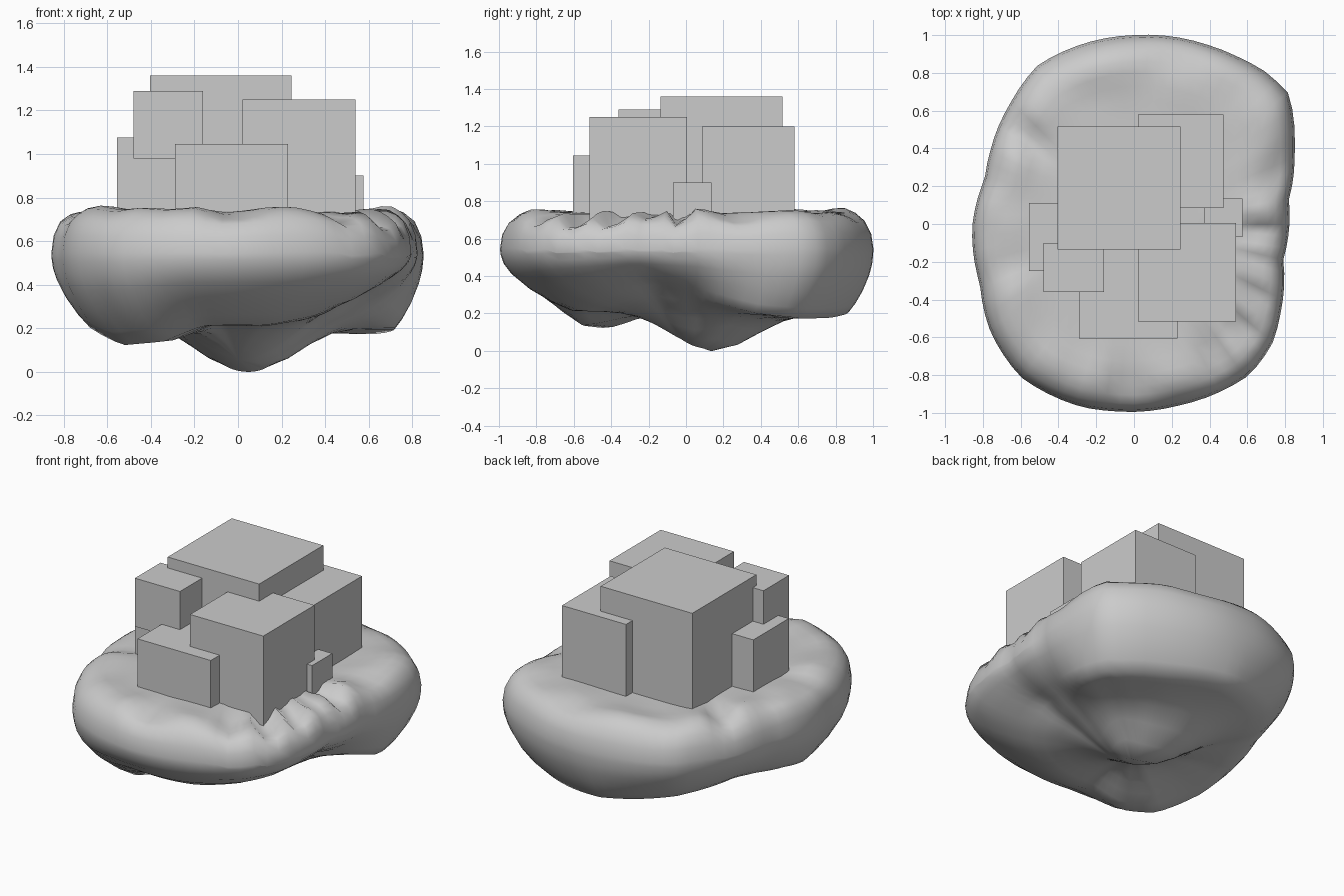
import bpy, bmesh, math
from mathutils import Vector, noise

if "Cube" in bpy.data.objects:
    bpy.data.objects.remove(bpy.data.objects["Cube"])

# Outline of the rock seen from above
OUTLINE = [(0, 1), (.385, .95), (.56, .88), (.69, .81), (.82, .69), (.85, .39), (.82, .13),
           (.79, -.19), (.78, -.45), (.73, -.64), (.61, -.8), (.43, -.9), (.24, -.96),
           (-.12, -.99), (-.27, -.97), (-.6, -.81), (-.76, -.57), (-.815, -.32),
           (-.855, 0), (-.79, .24), (-.76, .39), (-.66, .63), (-.51, .84), (-.31, .94)]
# Underside: angle, height of the underside edge, how far it tucks inward
UNDER = [(-180, .25, .18), (-160, .19, .18), (-140, .115, .29), (-122, .13, .35), (-105, .205, .38),
         (-75, .21, .40), (-55, .25, .4), (-20, .35, .36), (5, .30, .28), (28, .19, .15),
         (45, .165, .18), (65, .17, .17), (90, .20, .13), (125, .25, .2), (150, .28, .22)]
# Creases in the upper rim: angle, angular width, depth
CREASES = [(-57, 4, .07), (-43, 4.5, .13), (-30, 4, .10), (-16, 3.5, .07), (-3, 4, .10),
           (20, 6, .03), (141, 5, .07), (-95, 7, .03), (-160, 6, .03)]
TOP = [(.2, .73), (.4, .73), (.55, .73), (.65, .733), (.73, .738), (.8, .744), (.86, .738),
       (.91, .718), (.955, .685), (.988, .62), (1, .54)]
SIDE = [(.01, .10), (.05, .24), (.16, .41), (.41, .65), (.72, .86), (1, 1)]
INNER = [.88, .74, .6, .46, .32, .17]
N = 80


def periodic(table, a):
    """Interpolate rows of (degrees, values...) around the circle."""
    rows = sorted(table)
    rows = [(rows[-1][0] - 360, *rows[-1][1:])] + rows + [(rows[0][0] + 360, *rows[0][1:])]
    for p, q in zip(rows, rows[1:]):
        if p[0] <= a <= q[0]:
            t = (a - p[0]) / (q[0] - p[0])
            return [u + (v - u) * t for u, v in zip(p[1:], q[1:])]


RADII = [(math.degrees(math.atan2(y, x)), math.hypot(x, y)) for x, y in OUTLINE]


def lump(x, y, z):
    """Central hanging point of the underside, stretched along one diagonal."""
    u, v = (y - .13 - x + .04) / 2 ** .5, (x - .04 + y - .13) / 2 ** .5
    return z - .28 * math.exp(-(u / .28) ** 2 / 2 - (v / .21) ** 2 / 2)


def column(i):
    """One slice of the rock, from top centre to bottom centre."""
    a = -180 + 360 * i / N
    r = periodic(RADII, a)[0]
    c, s = math.cos(math.radians(a)), math.sin(math.radians(a))
    h, k = periodic(UNDER, a)
    pts = []
    for f, z in TOP:
        band = math.exp(-((f - .83) / .14) ** 2)
        for ca, w, d in CREASES:
            z -= d * band * math.exp(-((a - ca) / w) ** 2)
        z += .04 * band * noise.noise(Vector((c * f * 4, s * f * 4, 2)))
        pts.append((c * f * r, s * f * r, z))
    for shrink, t in SIDE:
        f = 1 - k * shrink
        pts.append((c * f * r, s * f * r, .54 + (h - .54) * t))
    for g in INNER:
        f = (1 - k) * g
        x, y = c * f * r, s * f * r
        w = g * g * (3 - 2 * g)
        pts.append((x, y, lump(x, y, .28 + (h - .28) * w)))
    return pts


def build_rock():
    bm = bmesh.new()
    cols = [[bm.verts.new(p) for p in column(i)] for i in range(N)]
    top = bm.verts.new((0, 0, .73))
    bottom = bm.verts.new((0, 0, lump(0, 0, .28)))
    for i in range(N):
        p, q = cols[i], cols[(i + 1) % N]
        bm.faces.new((top, p[0], q[0]))
        bm.faces.new((bottom, q[-1], p[-1]))
        for j in range(len(p) - 1):
            bm.faces.new((p[j], p[j + 1], q[j + 1], q[j]))
    bmesh.ops.recalc_face_normals(bm, faces=bm.faces)
    low = min(v.co.z for v in bm.verts)
    bmesh.ops.translate(bm, verts=bm.verts, vec=(0, 0, -low))
    me = bpy.data.meshes.new("rock_base")
    bm.to_mesh(me)
    bm.free()
    me.shade_smooth()
    bpy.context.collection.objects.link(bpy.data.objects.new("rock_base", me))


def box(name, x0, x1, y0, y1, z0, z1):
    bpy.ops.mesh.primitive_cube_add(size=1, location=((x0 + x1) / 2, (y0 + y1) / 2, (z0 + z1) / 2))
    ob = bpy.context.object
    ob.name = name
    ob.scale = (x1 - x0, y1 - y0, z1 - z0)
    bpy.ops.object.transform_apply(location=False, rotation=False, scale=True)


build_rock()
# Cluster of plain blocks on top
box("main_block", -.405, .245, -.135, .515, .70, 1.36)
box("front_right_block", .02, .54, -.515, .005, .62, 1.25)
box("back_right_block", .02, .475, .085, .58, .68, 1.20)
box("raised_block", -.48, -.16, -.36, -.10, .98, 1.29)
box("left_block", -.555, -.19, -.25, .11, .69, 1.075)
box("front_block", -.29, .23, -.605, -.09, .66, 1.045)
box("small_right_block", .37, .575, -.07, .135, .68, .90)
